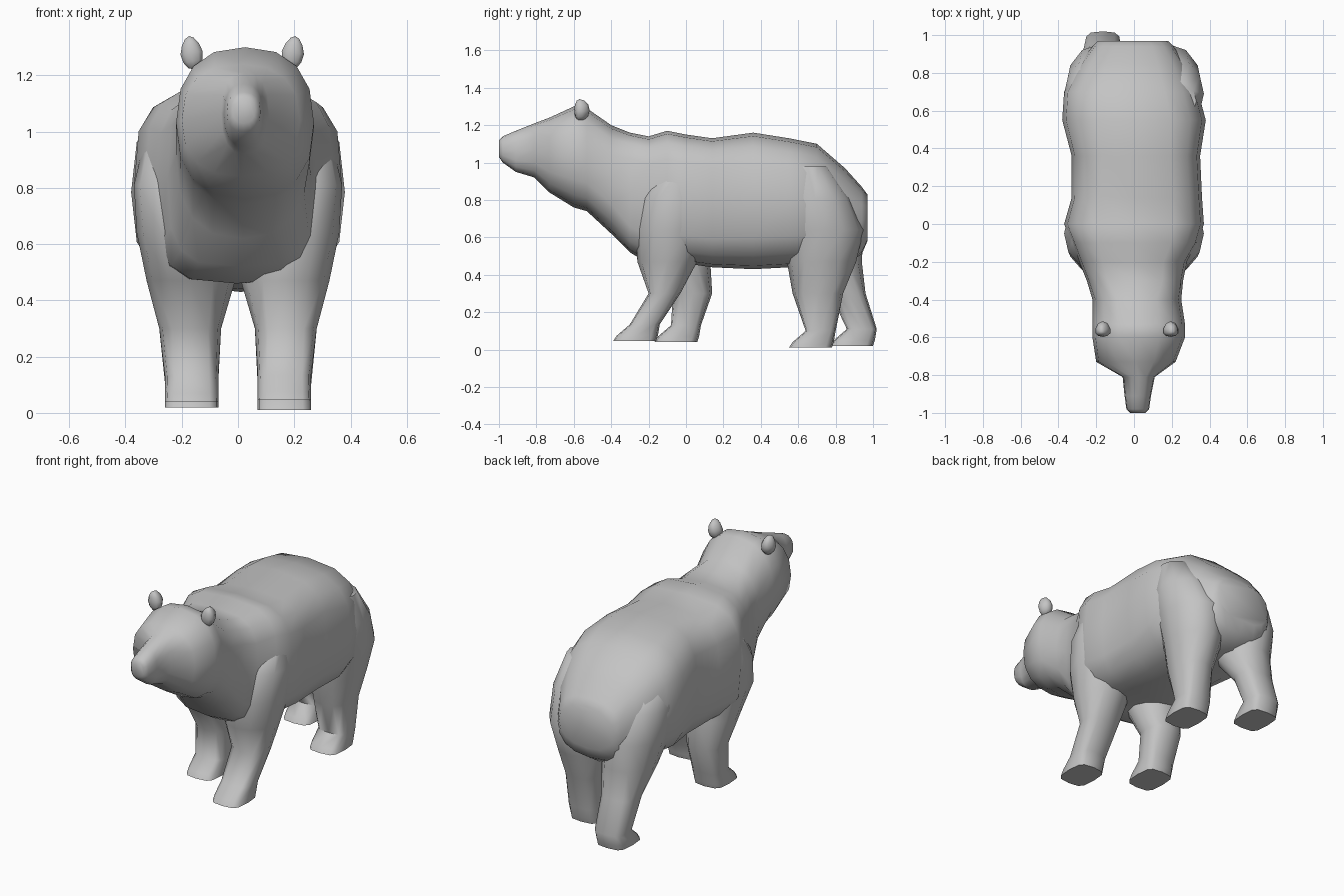
import bpy
import bmesh
import math
from mathutils import Vector, Matrix

cube = bpy.data.objects.get("Cube")
if cube:
    bpy.data.objects.remove(cube, do_unlink=True)

grey = bpy.data.materials.new("plain grey")
grey.use_nodes = True
COLOUR = (0.55, 0.55, 0.55, 1)
grey.diffuse_color = COLOUR
grey.node_tree.nodes["Principled BSDF"].inputs["Base Color"].default_value = COLOUR


def finish(name, bm, angle=70):
    """Turn a bmesh into a smooth shaded grey object."""
    bmesh.ops.recalc_face_normals(bm, faces=bm.faces)
    mesh = bpy.data.meshes.new(name)
    bm.to_mesh(mesh)
    bm.free()
    mesh.materials.append(grey)
    obj = bpy.data.objects.new(name, mesh)
    bpy.context.collection.objects.link(obj)
    bpy.ops.object.select_all(action='DESELECT')
    obj.select_set(True)
    bpy.context.view_layer.objects.active = obj
    bpy.ops.object.shade_smooth_by_angle(angle=math.radians(angle))
    return obj


def oval(low_a, high_a, low_b, high_b, power, sides):
    """Points of a rounded box that fills the given extents."""
    points = []
    for i in range(sides):
        t = math.tau * i / sides
        c, s = math.cos(t), math.sin(t)
        a = math.copysign(abs(c) ** (2 / power), c)
        b = math.copysign(abs(s) ** (2 / power), s)
        points.append(((low_a + high_a + a * (high_a - low_a)) / 2,
                       (low_b + high_b + b * (high_b - low_b)) / 2))
    return points


def loft(name, rings, angle=70):
    """Skin a row of rings and close both ends."""
    bm = bmesh.new()
    loops = [[bm.verts.new(p) for p in ring] for ring in rings]
    for one, two in zip(loops, loops[1:]):
        for i in range(len(one)):
            j = (i + 1) % len(one)
            bm.faces.new((one[i], one[j], two[j], two[i]))
    bm.faces.new(loops[0])
    bm.faces.new(loops[-1])
    return finish(name, bm, angle)


def body_ring(y, x0, x1, z0, z1):
    """Round head, boxy shoulders, rounder rump."""
    power = 2.4 if y < -.35 else 3.4 - .9 * max(y, 0)
    return [Vector((a, y, b)) for a, b in oval(x0, x1, z0, z1, power, 16)]


def leg_ring(side, z, inner, outer, y0, y1):
    """Boxy foot, round thigh."""
    power = max(2, 3.8 - 4 * z)
    return [Vector((side * a, b, z))
            for a, b in oval(inner, outer, y0, y1, power, 12)]


# Head, neck and trunk: y, x extents, z extents, from the nose back
body = [(-1, -.02, .06, 1.03, 1.12), (-.98, -.04, .08, 1, 1.14),
        (-.91, -.05, .09, .95, 1.17), (-.81, -.06, .11, .92, 1.21),
        (-.73, -.2, .22, .84, 1.24), (-.6, -.22, .27, .76, 1.3),
        (-.53, -.22, .27, .74, 1.29), (-.4, -.22, .25, .62, 1.2),
        (-.3, -.25, .26, .52, 1.16), (-.2, -.29, .28, .46, 1.14),
        (-.1, -.33, .34, .46, 1.17), (0, -.37, .37, .46, 1.15),
        (.14, -.33, .36, .44, 1.13), (.36, -.33, .35, .43, 1.16),
        (.55, -.38, .38, .44, 1.13), (.7, -.37, .34, .45, 1.1),
        (.85, -.29, .27, .45, .97), (.94, -.22, .21, .51, .87),
        (.97, -.19, .18, .58, .83)]
loft("body_and_head", [body_ring(*row) for row in body])


# Legs: the same foot everywhere, then knee, elbow or stifle, then thigh
def leg(name, side, ground, toe, knee, joint, thigh):
    heel = toe + .23
    rows = [(ground, .07, .26, toe, heel),
            (ground + .03, .07, .26, toe + .02, heel + .01),
            (ground + .09, .07, .26, toe + .09, heel + .02),
            (.3, .06, .28, *knee),
            (.47, .01, .325, *joint)]
    rows += [(z, inner, outer, *span)
             for (z, inner, outer), span
             in zip(((.64, .02, .36), (.81, .05, .37), (.98, .1, .33)), thigh)]
    loft(name, [leg_ring(side, *row) for row in rows], 65)


shoulder = ((-.27, .12), (-.24, .14), (-.12, .08))
haunch = ((.51, .95), (.5, .88), (.54, .76))
leg("front_left_leg", 1, .045, -.39, (-.2, -.03), (-.26, .06), shoulder)
leg("front_right_leg", -1, .04, -.17, (-.07, .14), (-.17, .13), shoulder)
leg("hind_left_leg", 1, .01, .55, (.57, .84), (.54, .91), haunch)
leg("hind_right_leg", -1, .02, .77, (.77, .96), (.62, .94), haunch)

# Ears: small lobes with a flat front and a narrower tip
for name, x, lean in (("left_ear", .195, 1), ("right_ear", -.165, -1)):
    bm = bmesh.new()
    bmesh.ops.create_uvsphere(bm, u_segments=10, v_segments=6, radius=1)
    for v in bm.verts:
        v.co.x *= 1 - .25 * max(v.co.z, 0)
        if v.co.y < 0:
            v.co.y *= .5
    place = (Matrix.Translation((x, -.57, 1.28))
             @ Matrix.Rotation(lean * .15, 4, 'Y')
             @ Matrix.Diagonal((.042, .055, .06, 1)))
    bmesh.ops.transform(bm, matrix=place, verts=bm.verts)
    finish(name, bm)
